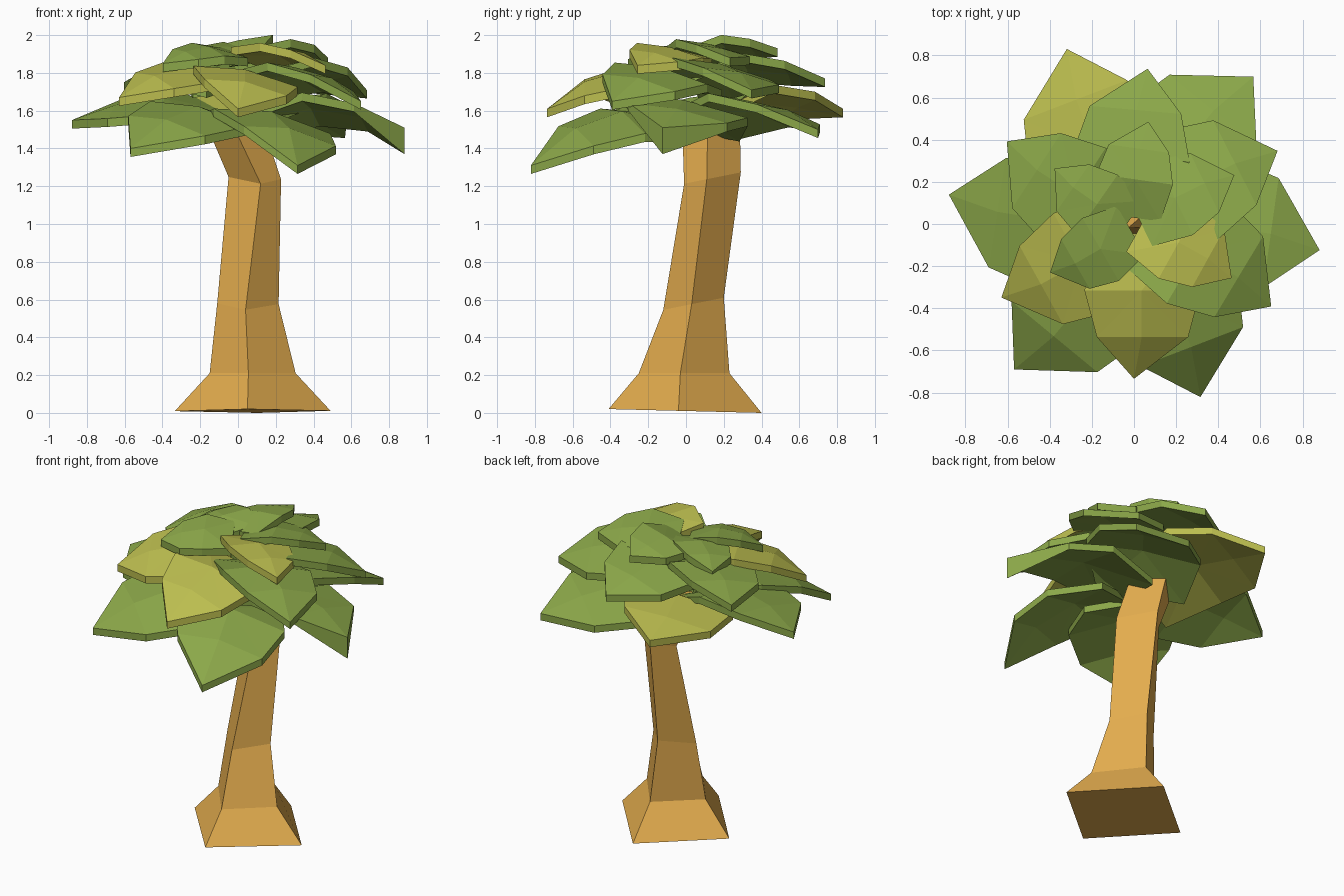
import bpy, bmesh, math
from mathutils import Matrix, Vector

if "Cube" in bpy.data.objects:
    bpy.data.objects.remove(bpy.data.objects["Cube"], do_unlink=True)


def make_material(name, rgb):
    mat = bpy.data.materials.new(name)
    mat.use_nodes = True
    color = (*rgb, 1.0)
    mat.diffuse_color = color
    mat.node_tree.nodes["Principled BSDF"].inputs["Base Color"].default_value = color
    return mat


BARK = make_material("bark", (0.77, 0.415, 0.076))
GREEN = make_material("leaf green", (0.26, 0.39, 0.067))
YELLOW = make_material("leaf yellow", (0.50, 0.51, 0.078))


def finish(bm, name, mat):
    bmesh.ops.recalc_face_normals(bm, faces=bm.faces[:])
    mesh = bpy.data.meshes.new(name)
    bm.to_mesh(mesh)
    bm.free()
    mesh.materials.append(mat)
    obj = bpy.data.objects.new(name, mesh)
    bpy.context.collection.objects.link(obj)


# Trunk: four-sided rings, given by height, tilt and three corners of a parallelogram
def build_trunk(rings):
    bm = bmesh.new()
    loops = []
    for z, tilt, x_left, x_front, x_right, y_front, y_right, y_back in rings:
        left_y = y_front + y_back - y_right
        back_x = x_left + x_right - x_front
        corners = [(x_left, left_y), (x_front, y_front), (x_right, y_right), (back_x, y_back)]
        loops.append([bm.verts.new((x, y, z + tilt * y)) for x, y in corners])
    for low, high in zip(loops, loops[1:]):
        for i in range(4):
            j = (i + 1) % 4
            bm.faces.new((low[i], low[j], high[j], high[i]))
    bm.faces.new(loops[0])
    bm.faces.new(loops[-1])
    finish(bm, "trunk", BARK)


build_trunk([
    (0.01, -0.025, -0.335, 0.05, 0.49, -0.41, -0.04, 0.40),
    (0.21, 0.0, -0.15, 0.055, 0.305, -0.25, -0.03, 0.23),
    (0.57, 0.2, -0.11, 0.04, 0.215, -0.12, 0.03, 0.20),
    (1.215, 0.2, -0.05, 0.12, 0.228, -0.01, 0.11, 0.29),
    (1.53, 0.0, -0.17, -0.03, 0.13, -0.02, 0.115, 0.285),
])


# Leaf: a thick lopsided folded blade, arched from root to tip and rolled over its neighbour
def build_leaf(name, angle, length, root, crest, tip, mat, tip_thick=0.045):
    drop = crest - tip
    rows = [  # distance along, right and left half widths, spine height, side height
        (0.06, 0.25, 0.33, root, root),
        (0.43, 0.32, 0.43, crest, crest - 0.17 * drop),
        (0.73, 0.24, 0.35, tip + 0.7 * drop, tip + 0.56 * drop),
    ]
    points = []
    for u, right, left, spine, side in rows:
        for v, z in ((-right, side), (0.05, spine), (left, side)):
            points.append(Vector((u * length, v * length, z - 0.2 * v * length)))
    points.append(Vector((length, 0, tip)))

    spin = Matrix.Rotation(math.radians(angle), 3, "Z")
    bm = bmesh.new()
    top = [bm.verts.new(spin @ p) for p in points]
    under = []
    for i, p in enumerate(points):
        thick = tip_thick if i == len(points) - 1 else 0.045
        under.append(bm.verts.new(spin @ (p - Vector((0, 0, thick)))))

    faces = [(0, 3, 4, 1), (1, 4, 5, 2), (3, 6, 7, 4), (4, 7, 8, 5), (6, 9, 7), (7, 9, 8)]
    for face in faces:
        bm.faces.new([top[i] for i in face])
        bm.faces.new([under[i] for i in reversed(face)])
    rim = [0, 3, 6, 9, 8, 5, 2, 1]
    for a, b in zip(rim, rim[1:] + rim[:1]):
        bm.faces.new((top[a], top[b], under[b], under[a]))
    bmesh.ops.triangulate(bm, faces=[f for f in bm.faces if len(f.verts) == 4])
    finish(bm, name, mat)


# Lower whorl: angle, length, tip height, colour
lower = [(111, 0.89, 1.61, YELLOW), (51, 0.9, 1.50, GREEN), (-8, 0.89, 1.51, GREEN),
         (-69, 0.88, 1.31, GREEN), (-129.5, 0.895, 1.40, GREEN), (171, 0.89, 1.55, GREEN)]
for n, (angle, length, tip, mat) in enumerate(lower, 1):
    thick = 0.14 if angle == -8 else 0.045
    crest = 1.65 + 0.3 * (tip - 1.46)
    build_leaf(f"lower_leaf_{n}", angle, length, 1.54, crest, tip, mat, thick)

# Middle whorl
middle = [(85, 0.74, 1.77, GREEN), (147, 0.72, 1.75, GREEN), (209, 0.72, 1.67, YELLOW),
          (270, 0.735, 1.61, YELLOW), (-31, 0.76, 1.65, GREEN), (27, 0.765, 1.71, GREEN)]
for n, (angle, length, tip, mat) in enumerate(middle, 1):
    crest = 1.85 + 0.3 * (tip - 1.69)
    build_leaf(f"middle_leaf_{n}", angle, length, 1.76, crest, tip, mat)

# Upper whorl, open toward the front
upper = [(145, 0.46, 1.86, GREEN), (82, 0.49, 1.93, GREEN), (26, 0.53, 1.88, GREEN),
         (-29, 0.53, 1.84, YELLOW), (210, 0.46, 1.85, GREEN)]
for n, (angle, length, tip, mat) in enumerate(upper, 1):
    crest = 1.95 + 0.4 * (tip - 1.86)
    build_leaf(f"upper_leaf_{n}", angle, length, 1.91, crest, tip, mat)
